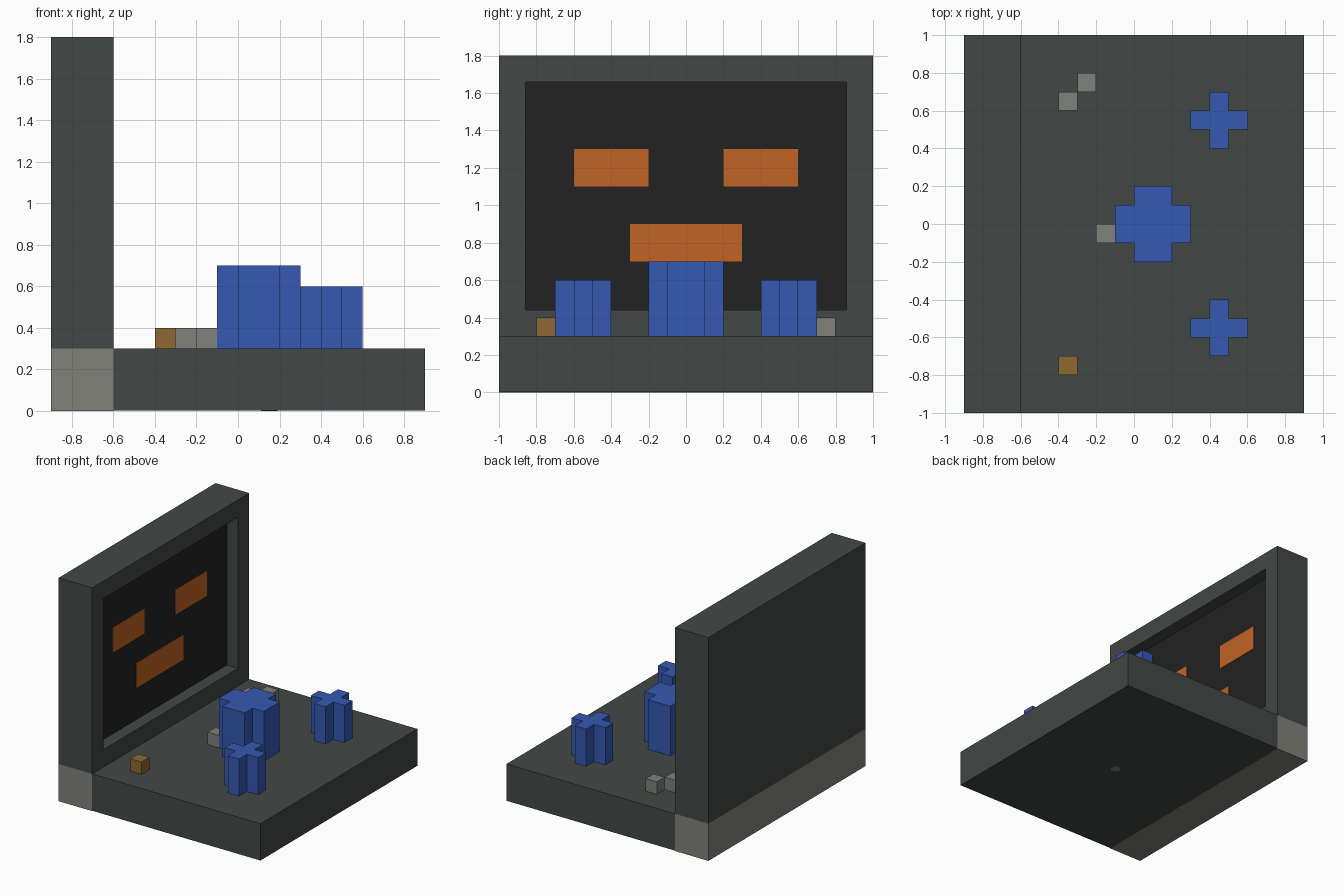
import bpy
import bmesh
from mathutils import Matrix, Vector

if "Cube" in bpy.data.objects:
    bpy.data.objects.remove(bpy.data.objects["Cube"], do_unlink=True)


def material(name, hex_code):
    """Flat colour given as an sRGB hex code, stored as linear values."""
    srgb = [int(hex_code[i:i + 2], 16) / 255 for i in (0, 2, 4)]
    colour = [((c + 0.055) / 1.055) ** 2.4 for c in srgb] + [1]
    mat = bpy.data.materials.new(name)
    mat.use_nodes = True
    mat.diffuse_color = colour
    bsdf = mat.node_tree.nodes["Principled BSDF"]
    bsdf.inputs["Base Color"].default_value = colour
    bsdf.inputs["Roughness"].default_value = 0.9
    return mat


CASE = material("case dark grey", "424847")
HINGE = material("hinge light grey", "808179")
SCREEN = material("screen black", "222222")
ORANGE = material("face orange", "C06325")
BLUE = material("key blue", "3558B2")
BROWN = material("button brown", "8D6932")


def finish(name, bm, *mats):
    bmesh.ops.recalc_face_normals(bm, faces=bm.faces)
    mesh = bpy.data.meshes.new(name)
    bm.to_mesh(mesh)
    bm.free()
    for mat in mats:
        mesh.materials.append(mat)
    obj = bpy.data.objects.new(name, mesh)
    bpy.context.collection.objects.link(obj)
    return obj


def box_mesh(low, high):
    low, high = Vector(low), Vector(high)
    bm = bmesh.new()
    place = Matrix.Translation((low + high) / 2) @ Matrix.Diagonal((*(high - low), 1))
    bmesh.ops.create_cube(bm, size=1, matrix=place)
    return bm


def box(name, low, high, mat):
    return finish(name, box_mesh(low, high), mat)


def cross(name, x, y, reach, half_width, top):
    """Upright prism with a plus-shaped outline."""
    bm = bmesh.new()
    quarter = [(reach, -half_width), (reach, half_width), (half_width, half_width)]
    verts = []
    for turn in range(4):
        for px, py in quarter:
            for _ in range(turn):
                px, py = -py, px
            verts.append(bm.verts.new((x + px, y + py, DECK)))
    face = bm.faces.new(verts)
    grown = bmesh.ops.extrude_face_region(bm, geom=[face])["geom"]
    bmesh.ops.translate(bm, vec=(0, 0, top - DECK),
                        verts=[v for v in grown if isinstance(v, bmesh.types.BMVert)])
    return finish(name, bm, BLUE)


DECK = 0.3

# Base slab and the hinge bar beside it
box("base", (-0.6, -1, 0.003), (0.9, 1, DECK), CASE)
box("hinge_bar", (-0.9, -1, 0), (-0.6, 1, DECK), HINGE)

# Small round foot under the base
bm = bmesh.new()
bmesh.ops.create_cone(bm, cap_ends=True, segments=12, radius1=0.04, radius2=0.04,
                      depth=0.006, matrix=Matrix.Translation((0.15, -0.04, 0.003)))
finish("underside_foot", bm, HINGE)

# Upright lid with a recessed screen
bm = box_mesh((-0.9, -1, DECK), (-0.6, 1, 1.8))
bm.normal_update()
front = max(bm.faces, key=lambda f: f.calc_center_median().x)
bmesh.ops.inset_region(bm, faces=[front], thickness=0.2)
panel = bmesh.ops.extrude_discrete_faces(bm, faces=[front])["faces"][0]
bmesh.ops.translate(bm, vec=(-0.1, 0, 0), verts=panel.verts)
panel.material_index = 1
finish("lid", bm, CASE, SCREEN)

# Face on the screen
for name, y0, y1, z0 in (("right_eye", -0.6, -0.2, 1.1),
                         ("left_eye", 0.2, 0.6, 1.1),
                         ("mouth", -0.3, 0.3, 0.7)):
    box(name, (-0.702, y0, z0), (-0.696, y1, z0 + 0.2), ORANGE)

# Plus-shaped keys: the big one is a wider cross
cross("big_key", 0.1, 0, 0.2, 0.1, 0.7)
for side, y in (("right", -0.55), ("left", 0.55)):
    cross(side + "_key", 0.45, y, 0.15, 0.05, 0.6)

# Small cube buttons on the deck
for name, x, y, mat in (("near_button", -0.4, -0.8, BROWN),
                        ("middle_button", -0.2, -0.1, HINGE),
                        ("far_button_a", -0.4, 0.6, HINGE),
                        ("far_button_b", -0.3, 0.7, HINGE)):
    box(name, (x, y, DECK), (x + 0.1, y + 0.1, DECK + 0.1), mat)
